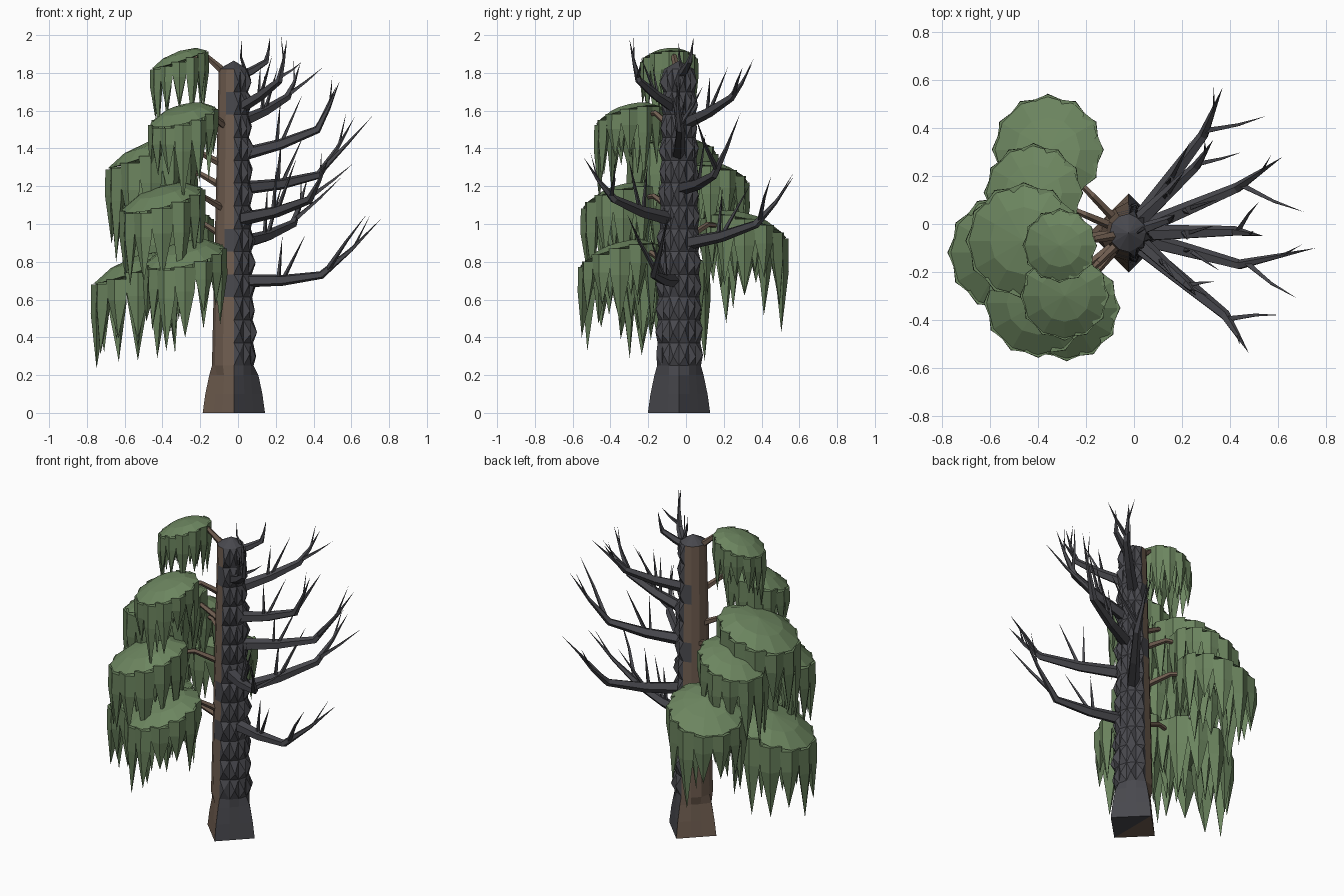
import bpy
import bmesh
import math
import random
from mathutils import Vector

random.seed(7)

default_cube = bpy.data.objects.get("Cube")
if default_cube:
    bpy.data.objects.remove(default_cube, do_unlink=True)


def make_material(name, colour):
    material = bpy.data.materials.new(name)
    material.use_nodes = True
    rgba = (*colour, 1.0)
    material.diffuse_color = rgba
    material.node_tree.nodes["Principled BSDF"].inputs["Base Color"].default_value = rgba
    return material


living_bark = make_material("living brown bark", (0.16, 0.11, 0.08))
dead_bark = make_material("dead charcoal bark", (0.065, 0.065, 0.075))
leaf_green = make_material("leaf green", (0.15, 0.235, 0.115))


def finish(bm, name, materials):
    """Turn a bmesh into a flat shaded object."""
    bmesh.ops.recalc_face_normals(bm, faces=bm.faces)
    mesh = bpy.data.meshes.new(name)
    bm.to_mesh(mesh)
    bm.free()
    for material in materials:
        mesh.materials.append(material)
    obj = bpy.data.objects.new(name, mesh)
    bpy.context.scene.collection.objects.link(obj)
    return obj


def bridge(bm, lower, upper):
    """Join two equal closed loops with quads."""
    count = len(lower)
    return [bm.faces.new((lower[i], lower[(i + 1) % count],
                          upper[(i + 1) % count], upper[i])) for i in range(count)]


def fan(bm, loop, tip):
    count = len(loop)
    return [bm.faces.new((loop[i], loop[(i + 1) % count], tip)) for i in range(count)]


def add_tube(bm, path, radii, sides=5):
    """Tapered limb along a path, ending in a point."""
    path = [Vector(p) for p in path]
    loops = []
    for i, point in enumerate(path[:-1]):
        along = (path[i + 1] - path[max(i - 1, 0)]).normalized()
        across = along.cross(Vector((0.02, 0.03, 1))).normalized()
        other = along.cross(across)
        angles = [math.tau * (k + 0.5) / sides for k in range(sides)]
        loops.append([bm.verts.new(point + radii[i] * (across * math.cos(a) + other * math.sin(a)))
                      for a in angles])
    for lower, upper in zip(loops, loops[1:]):
        bridge(bm, lower, upper)
    bm.faces.new(loops[0])
    fan(bm, loops[-1], bm.verts.new(path[-1]))


# Trunk: brown smooth half on one side, charcoal scaly half on the other
AXIS = Vector((-0.022, -0.037, 0))
SIDES, ROWS, FOOT, TOP = 12, 13, 0.25, 1.82


def trunk_loop(bm, z, radius, bark_scale=1.0, squareness=0.0):
    loop = []
    for k in range(SIDES):
        angle = math.tau * k / SIDES
        c, s = math.cos(angle), math.sin(angle)
        r = radius * (bark_scale if c > 0.1 else 1.0)
        r *= 1 - squareness + squareness / (abs(c) + abs(s))
        loop.append(bm.verts.new(AXIS + Vector((r * c, r * s, z))))
    return loop


# the foot flares into a diamond
bm = bmesh.new()
foot_loops = [trunk_loop(bm, z, r, squareness=q)
              for z, r, q in ((0, 0.165, 1), (0.1, 0.151, 0.95), (0.2, 0.13, 0.75))]
shaft_loops = []
for row in range(ROWS + 1):
    t = row / ROWS
    shaft_loops.append(trunk_loop(bm, FOOT + t * (TOP - FOOT), 0.116 - 0.036 * t, 0.9))

for lower, upper in zip(foot_loops, foot_loops[1:] + shaft_loops[:1]):
    bridge(bm, lower, upper)
fan(bm, foot_loops[0], bm.verts.new(AXIS))

# dead patches creeping over the seam: front rows, then back rows
front_patches, back_patches = {3, 5, 11}, {7, 10}
scales, patches = [], []
for row, (lower, upper) in enumerate(zip(shaft_loops, shaft_loops[1:])):
    for k, face in enumerate(bridge(bm, lower, upper)):
        if k < SIDES // 4 or k >= SIDES * 3 // 4:
            scales.append(face)
        elif (k == SIDES * 3 // 4 - 1 and row in front_patches) or \
                (k == SIDES // 4 and row in back_patches):
            patches.append(face)

cap = fan(bm, shaft_loops[-1], bm.verts.new(AXIS + Vector((0, 0, 1.865))))
for face in bm.faces:
    face.material_index = 1 if face.calc_center_median().x > AXIS.x + 0.005 else 0
for face in patches + cap:
    face.material_index = 1

# every scale is a small pyramid of bark
poked = bmesh.ops.poke(bm, faces=scales)
for vert in poked["verts"]:
    outward = Vector((vert.co.x - AXIS.x, vert.co.y - AXIS.y, 0)).normalized()
    vert.co += outward * random.uniform(0.018, 0.032)
    vert.co.z += random.uniform(-0.015, 0.02)
for face in poked["faces"]:
    face.material_index = 1
finish(bm, "trunk", [living_bark, dead_bark])

# Dead branches: root, elbow, tip, fork tip
dead_branches = [
    ((0.03, -0.06, 0.70), (0.44, -0.17, 0.73), (0.76, -0.10, 1.03), (0.68, -0.31, 1.05)),
    ((0.02, 0.01, 0.90), (0.29, 0.37, 1.00), (0.37, 0.57, 1.25), (0.55, 0.45, 1.25)),
    ((0.03, -0.10, 1.03), (0.38, -0.38, 1.13), (0.48, -0.54, 1.35), (0.61, -0.38, 1.32)),
    ((0.03, -0.02, 1.19), (0.43, 0.15, 1.26), (0.62, 0.28, 1.57), (0.71, 0.05, 1.57)),
    ((0.03, -0.04, 1.37), (0.42, -0.03, 1.50), (0.54, -0.05, 1.76), (0.52, 0.09, 1.73)),
    ((0.02, 0.01, 1.54), (0.26, 0.24, 1.67), (0.33, 0.35, 1.85), (0.45, 0.30, 1.83)),
    ((0.02, -0.07, 1.62), (0.22, -0.25, 1.76), (0.26, -0.30, 1.98), (0.34, -0.24, 1.86)),
    ((0.01, -0.03, 1.78), (0.15, 0.02, 1.86), (0.17, 0.04, 1.99), (0.02, -0.04, 1.97)),
]
for number, points in enumerate(dead_branches, 1):
    root, elbow, tip, fork = [Vector(p) for p in points]
    reach = (elbow - root).length
    is_crown = number == len(dead_branches)
    girth = 0.02 + 0.04 * min(reach, 0.45)
    bm = bmesh.new()
    sag = root.lerp(elbow, 0.5) - Vector((0, 0, 0.03 * reach))
    bend = elbow.lerp(tip, 0.5) - Vector((0, 0, 0.015))
    add_tube(bm, (root, sag, elbow, bend, tip),
             (girth, girth * 0.82, girth * 0.6, girth * 0.3))
    # fork and thin upright twigs
    start = root if is_crown else elbow
    add_tube(bm, (start.lerp(bend, 0.2), start.lerp(fork, 0.55), fork),
             (girth * 0.4, girth * 0.22), 4)
    if not is_crown:
        for share, lean in ((0.45, 0.05), (0.52, 0.28)):
            base = root.lerp(elbow, share)
            side = Vector((0, random.uniform(-0.05, 0.05), 0.52 * reach))
            side += (elbow - root) * lean
            add_tube(bm, (base, base + side * 0.45, base + side),
                     (girth * 0.32, girth * 0.2), 4)
        base = bend.lerp(tip, 0.1)
        add_tube(bm, (base, base + (tip - base) * 0.8 + Vector((-0.03, 0.02, 0.05))),
                 (girth * 0.2,), 4)
    finish(bm, f"dead_branch_{number}", [dead_bark])

# Foliage: tilted domes with a fringe of hanging leaf clumps
canopies = [
    ((-0.31, -0.09, 1.87), 0.15), ((-0.29, -0.30, 1.57), 0.18),
    ((-0.46, -0.07, 1.37), 0.235), ((-0.40, -0.33, 1.13), 0.22),
    ((-0.42, 0.13, 1.25), 0.20), ((-0.36, 0.31, 0.98), 0.225),
    ((-0.28, -0.35, 0.83), 0.215), ((-0.53, -0.12, 0.76), 0.24),
]
RIM = 12


def add_leaf_clump(bm, rim_point, outward, size, width, drop):
    """Long wedge hanging from the rim, ending in a point."""
    tangent = Vector((-outward.y, outward.x, 0))
    loops = []
    for spread, bulge, depth in ((1.0, 0.04, 0.0), (0.85, 0.05, 0.35)):
        anchor = rim_point - Vector((0, 0, drop * depth))
        loops.append([bm.verts.new(anchor + step) for step in
                      (outward * size * bulge, tangent * width * spread - outward * size * 0.07,
                       -outward * size * 0.28, -tangent * width * spread - outward * size * 0.07)])
    bridge(bm, *loops)
    bm.faces.new(loops[0])
    inset = outward * size * random.uniform(0.03, 0.15)
    fan(bm, loops[1], bm.verts.new(rim_point - inset - Vector((0, 0, drop))))


for number, (position, radius) in enumerate(canopies, 1):
    centre = Vector(position)
    away = Vector((centre.x - AXIS.x, centre.y - AXIS.y, 0)).normalized()

    def on_dome(direction, distance, lift):
        spot = centre + direction * distance
        spot.z += lift - 0.33 * distance * direction.dot(away)
        return spot

    bm = bmesh.new()
    directions = [Vector((math.cos(math.tau * k / RIM), math.sin(math.tau * k / RIM), 0))
                  for k in range(RIM)]
    rim = [bm.verts.new(on_dome(d, radius * 0.98, 0)) for d in directions]
    shoulder = [bm.verts.new(on_dome(d, radius * 0.6, radius * 0.22)) for d in directions]
    bridge(bm, rim, shoulder)
    fan(bm, shoulder, bm.verts.new(centre + Vector((0, 0, radius * 0.31))))
    fan(bm, rim[::-1], bm.verts.new(centre - Vector((0, 0, radius * 0.15))))
    for k, d in enumerate(directions):
        drop = (2.05 * radius + 0.04) * random.uniform(0.55, 1.0)
        add_leaf_clump(bm, on_dome(d, radius * 0.99, -0.004), d, radius,
                       math.pi * radius / RIM * 1.05, drop)
        if k % 2:
            add_leaf_clump(bm, on_dome(d, radius * 0.6, -0.01), d, radius,
                           radius * 0.2, drop * 0.85)
    finish(bm, f"foliage_canopy_{number}", [leaf_green])

    # Living branch carrying this canopy
    start = AXIS + away * 0.07 + Vector((0, 0, centre.z - 0.05))
    bm = bmesh.new()
    add_tube(bm, (start, start.lerp(centre, 0.35) + Vector((0, 0, 0.05)),
                  start.lerp(centre, 0.7) + Vector((0, 0, 0.02)), centre),
             (0.02, 0.015, 0.011))
    finish(bm, f"living_branch_{number}", [living_bark])
